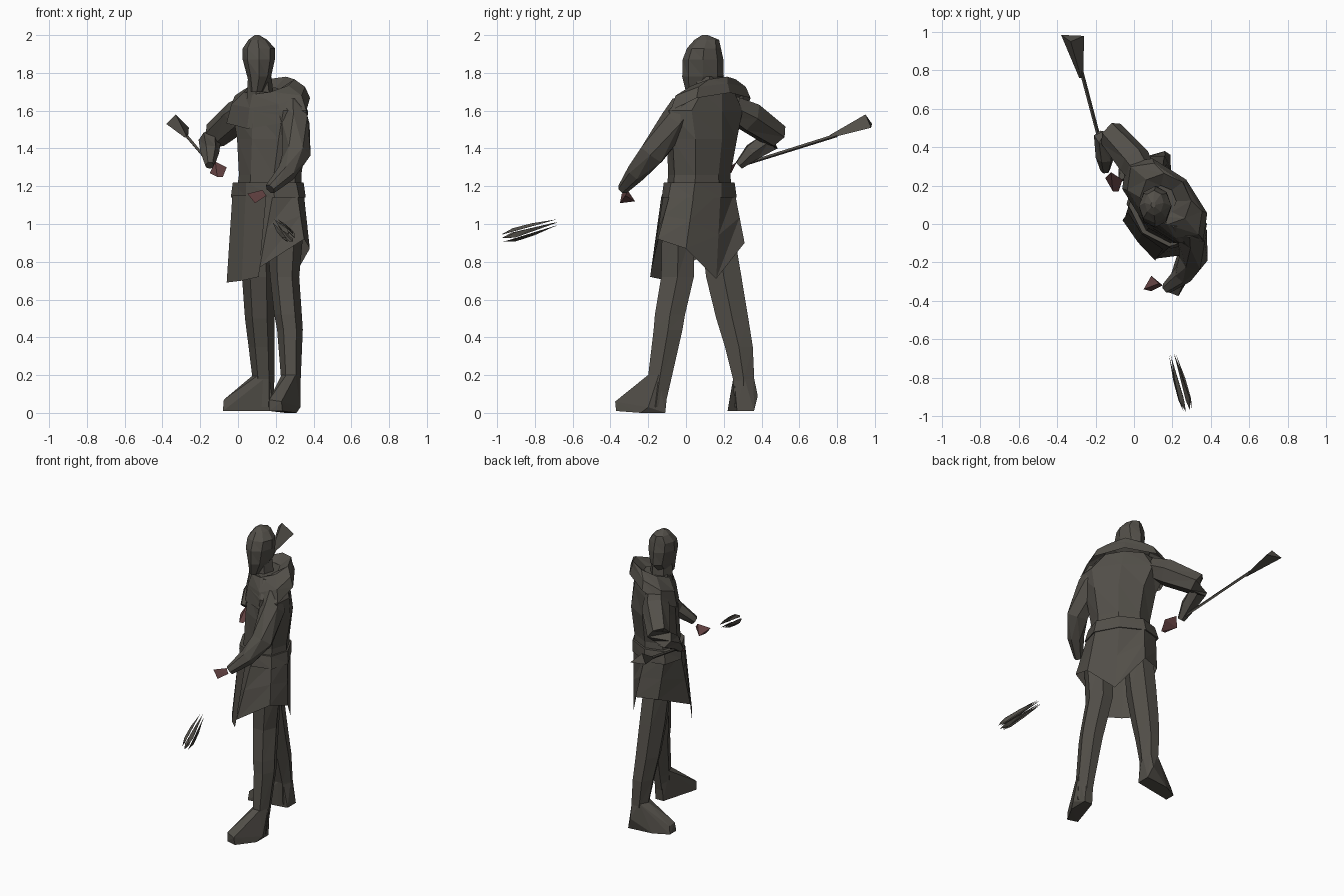
import bpy, bmesh, math
from mathutils import Vector

def mat(name, c):
    m = bpy.data.materials.new(name)
    m.diffuse_color = (*c, 1)
    return m

GREY = mat("warm_grey_cloth", (0.085, 0.078, 0.066))
RED = mat("dull_red_skin", (0.115, 0.05, 0.05))

def finish(name, bm, m):
    bmesh.ops.recalc_face_normals(bm, faces=bm.faces)
    me = bpy.data.meshes.new(name)
    bm.to_mesh(me)
    bm.free()
    me.materials.append(m)
    ob = bpy.data.objects.new(name, me)
    bpy.context.collection.objects.link(ob)
    return ob

def loft(name, rings, m=GREY, caps=True):
    bm = bmesh.new()
    vs = [[bm.verts.new(p) for p in r] for r in rings]
    n = len(rings[0])
    for a, b in zip(vs, vs[1:]):
        for i in range(n):
            j = (i + 1) % n
            bm.faces.new((a[i], a[j], b[j]))
            bm.faces.new((a[i], b[j], b[i]))
    if caps:
        bm.faces.new(vs[0])
        bm.faces.new(vs[-1])
    return finish(name, bm, m)

def hull(name, pts, m=GREY):
    bm = bmesh.new()
    for p in pts:
        bm.verts.new(p)
    bmesh.ops.convex_hull(bm, input=bm.verts)
    junk = [v for v in bm.verts if not v.link_faces]
    bmesh.ops.delete(bm, geom=junk, context='VERTS')
    return finish(name, bm, m)

# The body is turned: left is (+x,-y), forward is (-x,-y)
def ring(cx, cy, z, a, b, n=8, turn=-45, tilt=0):
    t0 = math.radians(turn)
    pts = []
    for i in range(n):
        t = 2 * math.pi * i / n
        u, f = a * math.cos(t), -b * math.sin(t)
        pts.append((cx + u * math.cos(t0) - f * math.sin(t0),
                    cy + u * math.sin(t0) + f * math.cos(t0), z - tilt * math.sin(t)))
    return pts

def tube(name, path, n=6, m=GREY):
    pts = [Vector(p[:3]) for p in path]
    rings = []
    for i, p in enumerate(pts):
        d = (pts[min(i + 1, len(pts) - 1)] - pts[max(i - 1, 0)]).normalized()
        s = d.cross(Vector((0.1, 0.1, 1))).normalized()
        w = s.cross(d)
        r = path[i][3]
        rings.append([p + r * (s * math.cos(k * math.tau / n) + w * math.sin(k * math.tau / n)) for k in range(n)])
    return loft(name, rings, m)

# torso
loft("torso", [ring(.165, .07, 1.15, .2, .15), ring(.17, .07, 1.26, .185, .145),
               ring(.18, .085, 1.45, .22, .15), ring(.17, .1, 1.6, .27, .13),
               ring(.17, .12, 1.7, .17, .1)])
# belt
loft("belt", [ring(.16, .07, 1.14, .232, .165), ring(.16, .07, 1.22, .21, .165)])

# tunic skirt with uneven hem, plus a longer front flap
hem = [(.35, -.15, .92), (.115, -.18, .77), (.025, -.085, .76), (-.05, .025, .8),
       (.03, .26, .9), (.17, .31, .9), (.29, .16, .71), (.38, .0, .87)]
top = ring(.16, .07, 1.17, .215, .16)
mid = [tuple(.5 * (p + q) for p, q in zip(a, b)) for a, b in zip(top, hem)]
loft("tunic_skirt", [top, mid, hem], caps=False)
flap = [(.15, -.13, 1.15), (.04, -.05, 1.15), (-.03, .06, 1.15),
        (-.06, .02, .69), (.02, -.095, .7), (.11, -.19, .72)]
bm = bmesh.new()
f = [bm.verts.new(p) for p in flap]
bm.faces.new((f[0], f[1], f[4], f[5]))
bm.faces.new((f[1], f[2], f[3], f[4]))
finish("front_flap", bm, GREY)

# shoulder cape and rolled cowl
loft("shoulder_cape", [ring(.16, .12, 1.6, .285, .158, tilt=.095),
                       ring(.16, .122, 1.68, .25, .14, tilt=.065),
                       ring(.165, .13, 1.733, .142, .125, tilt=.047),
                       ring(.14, .12, 1.7, .08, .08, tilt=.02)], caps=False)
# neck
loft("neck", [ring(.12, .1, 1.6, .08, .08, 6), ring(.115, .1, 1.78, .055, .07, 6)])
# hooded head, turned to the front
loft("head", [ring(.1, .06, 1.7, .035, .06, 8, 0), ring(.112, .09, 1.78, .063, .11, 8, 0),
              ring(.11, .09, 1.87, .085, .108, 8, 0), ring(.11, .095, 1.93, .085, .09, 8, 0),
              ring(.105, .11, 1.975, .05, .065, 8, 0), ring(.1, .1, 2.0, .012, .015, 8, 0)])

# legs
legs = {
    "left_leg": [(.25, -.04, 1.0, .1, .1), (.247, -.045, .72, .077, .1), (.265, -.085, .52, .073, .092),
                 (.275, -.095, .44, .068, .088), (.28, -.14, .18, .052, .072), (.28, -.16, .03, .045, .055)],
    "right_leg": [(.1, .16, 1.0, .09, .1), (.107, .2, .72, .086, .108), (.115, .245, .5, .078, .098),
                  (.125, .28, .35, .069, .085), (.135, .305, .18, .058, .065), (.14, .3, .03, .045, .05)]}
for name, rs in legs.items():
    loft(name, [ring(x, y, z, a, b, 6, 0) for x, y, z, a, b in rs])

# boots
hull("left_boot", ring(.28, -.145, .2, .05, .065, 6, 0) +
     [(.31, -.11, 0), (.25, -.11, 0), (.33, -.2, .03), (.165, -.35, .01), (.235, -.37, .01),
      (.165, -.35, .07), (.23, -.375, .06), (.31, -.24, .0)])
hull("right_boot", ring(.135, .305, .2, .055, .06, 6, 0) +
     [(.19, .36, .01), (.19, .27, .01), (.16, .38, .09), (-.08, .22, .01), (-.08, .29, .01),
      (-.075, .23, .07), (-.07, .28, .06), (.02, .34, .01)])

# arms
tube("left_arm", [(.28, -.01, 1.63, .07), (.305, -.06, 1.54, .08), (.31, -.18, 1.37, .075),
                  (.255, -.265, 1.27, .052), (.17, -.335, 1.185, .03)])
tube("right_arm", [(.06, .24, 1.62, .07), (.0, .33, 1.57, .088), (-.12, .47, 1.47, .073),
                   (-.15, .45, 1.44, .06), (-.15, .35, 1.38, .05), (-.15, .28, 1.31, .025)])
# hands
hull("left_hand", [(.05, -.34, 1.16), (.13, -.31, 1.18), (.15, -.32, 1.15), (.09, -.35, 1.11), (.09, -.27, 1.12)], RED)
hull("right_hand", [(-.15, .24, 1.27), (-.12, .27, 1.33), (-.06, .23, 1.3), (-.08, .17, 1.25), (-.11, .17, 1.25)], RED)

# long thin staff with flared end
tube("staff", [(-.14, .29, 1.31, .009), (-.275, .8, 1.47, .01)], 4)
hull("staff_flare", [(-.265, .76, 1.455), (-.285, .76, 1.46), (-.275, .76, 1.47),
                     (-.38, .985, 1.53), (-.33, .95, 1.58), (-.26, .98, 1.51)])

# floating bundle of slim blades
a, b = Vector((.2, -.68, 1.01)), Vector((.28, -.97, .925))
d = (b - a).normalized()
s = d.cross(Vector((0, 0, 1))).normalized()
w = s.cross(d)
for i in range(6):
    t = i * math.tau / 6
    o = s * math.cos(t) + w * math.sin(t)
    g = d.cross(o)
    hull("slim_blade_%d" % i, [a + o * .018, a.lerp(b, .45) + o * .032 + g * .011,
                               a.lerp(b, .8) + o * .033 + g * .015, a.lerp(b, .8) + o * .032 - g * .013,
                               b + o * .023, a.lerp(b, .6) + o * .026])
